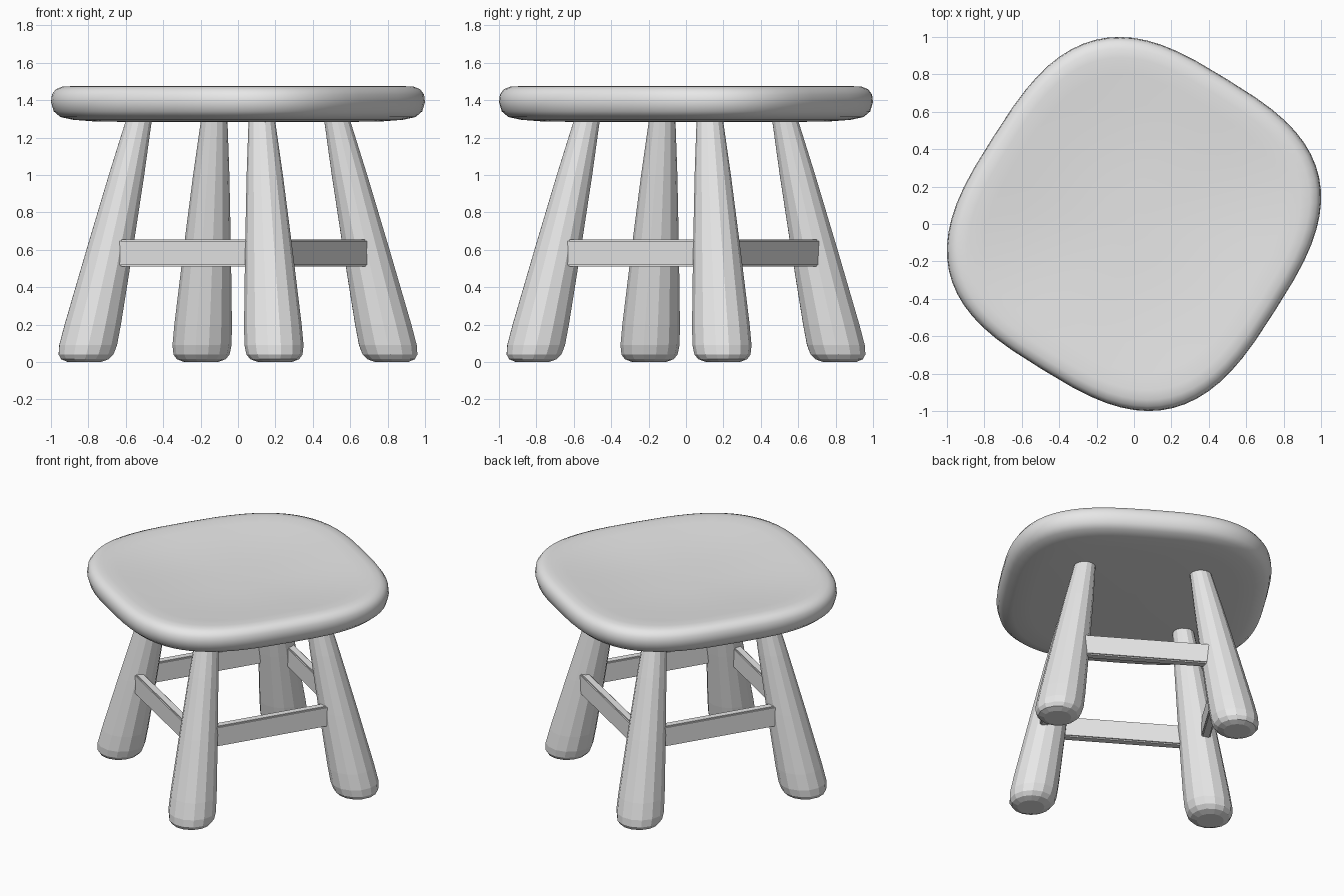
import bpy
import bmesh
from math import sin, cos, pi, radians, copysign
from mathutils import Vector, Matrix

cube = bpy.data.objects.get("Cube")
if cube:
    bpy.data.objects.remove(cube)

grey = bpy.data.materials.new("light grey")
grey.use_nodes = True
grey.diffuse_color = (0.8, 0.8, 0.8, 1)
grey.node_tree.nodes["Principled BSDF"].inputs["Base Color"].default_value = (0.8, 0.8, 0.8, 1)


def finish(bm, name):
    bmesh.ops.recalc_face_normals(bm, faces=bm.faces)
    mesh = bpy.data.meshes.new(name)
    bm.to_mesh(mesh)
    bm.free()
    mesh.materials.append(grey)
    obj = bpy.data.objects.new(name, mesh)
    bpy.context.scene.collection.objects.link(obj)
    return obj


def loft(rings, name):
    """Skin a stack of equal-length rings and cap both ends."""
    bm = bmesh.new()
    loops = [[bm.verts.new(p) for p in ring] for ring in rings]
    n = len(loops[0])
    for low, high in zip(loops, loops[1:]):
        for i in range(n):
            j = (i + 1) % n
            bm.faces.new((low[i], low[j], high[j], high[i]))
    bm.faces.new(loops[0])
    bm.faces.new(loops[-1])
    return finish(bm, name)


# Seat: rounded square outline, turned, with a soft rim and a shallow dish
def seat_outline(sides=64, half_a=0.905, half_b=0.865, power=3.0, turn=radians(58)):
    pts = []
    for i in range(sides):
        t = 2 * pi * i / sides
        u = half_a * copysign(abs(cos(t)) ** (2 / power), cos(t))
        v = half_b * copysign(abs(sin(t)) ** (2 / power), sin(t))
        pts.append(Matrix.Rotation(turn, 2) @ Vector((u, v)))
    wide = max(p.x for p in pts)
    deep = max(p.y for p in pts)
    return [(p.x / wide, p.y / deep) for p in pts]


seat_profile = [(0.1, 1.283), (0.75, 1.285), (0.88, 1.295), (0.95, 1.31),
                (0.985, 1.34), (1.0, 1.39), (0.995, 1.43), (0.975, 1.458),
                (0.94, 1.472), (0.89, 1.475), (0.8, 1.468), (0.65, 1.455),
                (0.45, 1.442), (0.25, 1.436), (0.05, 1.434)]
outline = seat_outline()
seat = loft([[(x * s, y * s, z) for x, y in outline] for s, z in seat_profile], "seat")
for poly in seat.data.polygons:
    poly.use_smooth = True

# Legs: splayed, tapering, with rounded feet
leg_profile = [(0.0, 0.09), (0.015, 0.13), (0.04, 0.15), (0.09, 0.158), (0.2, 0.154),
               (0.6, 0.127), (1.0, 0.097), (1.28, 0.072), (1.36, 0.066)]
LEG_SIDES = 14


def leg_axis(angle, z):
    reach = 0.845 - 0.232 * z
    return Vector((reach * cos(angle), reach * sin(angle), z))


def make_leg(name, angle):
    rings = []
    for z, r in leg_profile:
        c = leg_axis(angle, z)
        rings.append([c + Vector((r * cos(a), r * sin(a), 0))
                      for a in (angle + 2 * pi * k / LEG_SIDES for k in range(LEG_SIDES))])
    loft(rings, name)


# Stretchers: flat rails let into neighbouring legs, just outside their axes
def make_stretcher(name, start, end, offset):
    a, b = leg_axis(start, 0.583), leg_axis(end, 0.583)
    along = (b - a).normalized()
    out = along.cross(Vector((0, 0, 1)))
    mid = (a + b) / 2 + out * offset
    bm = bmesh.new()
    bmesh.ops.create_cube(bm, size=1)
    bmesh.ops.scale(bm, vec=((b - a).length - 0.1, 0.06, 0.146), verts=bm.verts)
    bmesh.ops.bevel(bm, geom=bm.edges[:], offset=0.008, segments=2, affect='EDGES')
    turn = Matrix((along, out, Vector((0, 0, 1)))).transposed().to_4x4()
    bmesh.ops.transform(bm, matrix=Matrix.Translation(mid) @ turn, verts=bm.verts)
    finish(bm, name)


first = radians(-76.5)
legs = ["front_leg", "left_leg", "back_leg", "right_leg"]
rails = [("front_left_stretcher", 0.035), ("back_left_stretcher", 0.05),
         ("back_right_stretcher", 0.035), ("front_right_stretcher", 0.035)]
for i, (leg, (rail, shift)) in enumerate(zip(legs, rails)):
    angle = first + i * pi / 2
    make_leg(leg, angle)
    make_stretcher(rail, angle, angle + pi / 2, shift)
